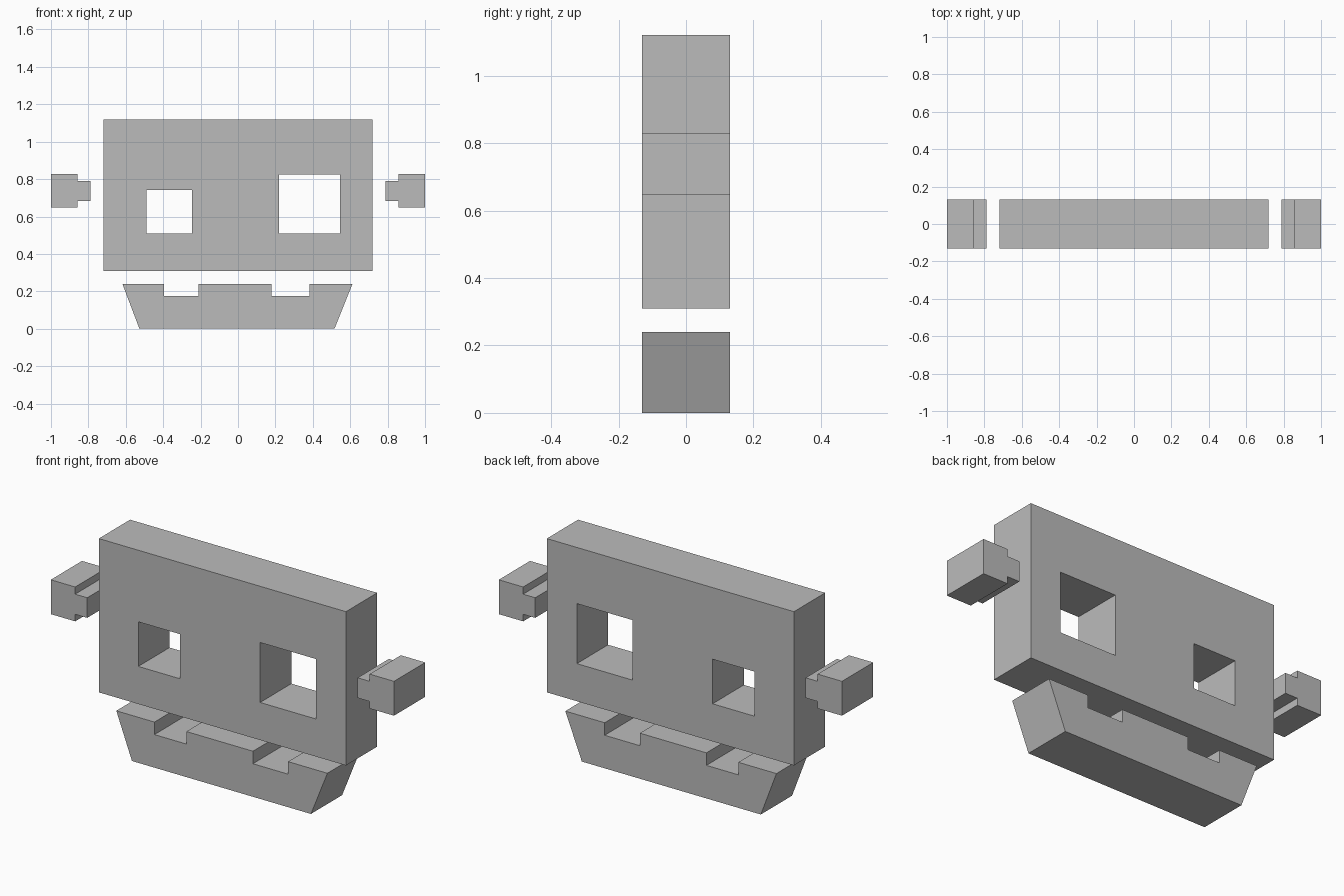
import bpy
import bmesh

if "Cube" in bpy.data.objects:
    bpy.data.objects.remove(bpy.data.objects["Cube"], do_unlink=True)

DEPTH = 0.26

grey = bpy.data.materials.new("grey")
grey.use_nodes = True
color = (0.5, 0.5, 0.5, 1)
grey.diffuse_color = color
grey.node_tree.nodes["Principled BSDF"].inputs["Base Color"].default_value = color


def rect(x0, x1, z0, z1):
    return [(x0, z0), (x1, z0), (x1, z1), (x0, z1)]


def slab(name, *loops):
    """Fill an outline (further loops are holes) and extrude it through the depth."""
    bm = bmesh.new()
    edges = []
    for loop in loops:
        verts = [bm.verts.new((x, -DEPTH / 2, z)) for x, z in loop]
        edges += [bm.edges.new((verts[i - 1], v)) for i, v in enumerate(verts)]
    bmesh.ops.triangle_fill(bm, use_beauty=True, use_dissolve=False, edges=edges)
    out = bmesh.ops.extrude_face_region(bm, geom=bm.faces[:])
    moved = [g for g in out["geom"] if isinstance(g, bmesh.types.BMVert)]
    bmesh.ops.translate(bm, vec=(0, DEPTH, 0), verts=moved)
    bmesh.ops.recalc_face_normals(bm, faces=bm.faces[:])
    mesh = bpy.data.meshes.new(name)
    bm.to_mesh(mesh)
    bm.free()
    mesh.materials.append(grey)
    obj = bpy.data.objects.new(name, mesh)
    bpy.context.collection.objects.link(obj)
    return obj


# Head plate with two unequal eye openings
slab("head", rect(-0.72, 0.72, 0.31, 1.12),
     rect(-0.49, -0.246, 0.508, 0.743),
     rect(0.22, 0.545, 0.508, 0.824))

# Tapered jaw with two notches in its top edge
TOP, NOTCH = 0.24, 0.174
jaw = [(-0.527, 0), (0.516, 0), (0.612, TOP)]
for right, left in ((0.383, 0.178), (-0.21, -0.396)):
    jaw += [(right, TOP), (right, NOTCH), (left, NOTCH), (left, TOP)]
jaw.append((-0.618, TOP))
slab("jaw", jaw)

# Stepped bolts at both sides, narrow end towards the head
for side, s in (("left", 1), ("right", -1)):
    bolt = [(1, 0.647), (1, 0.828), (0.858, 0.828), (0.858, 0.79),
            (0.788, 0.79), (0.788, 0.684), (0.858, 0.684), (0.858, 0.647)]
    slab(side + "_bolt", [(s * x, z) for x, z in bolt])
